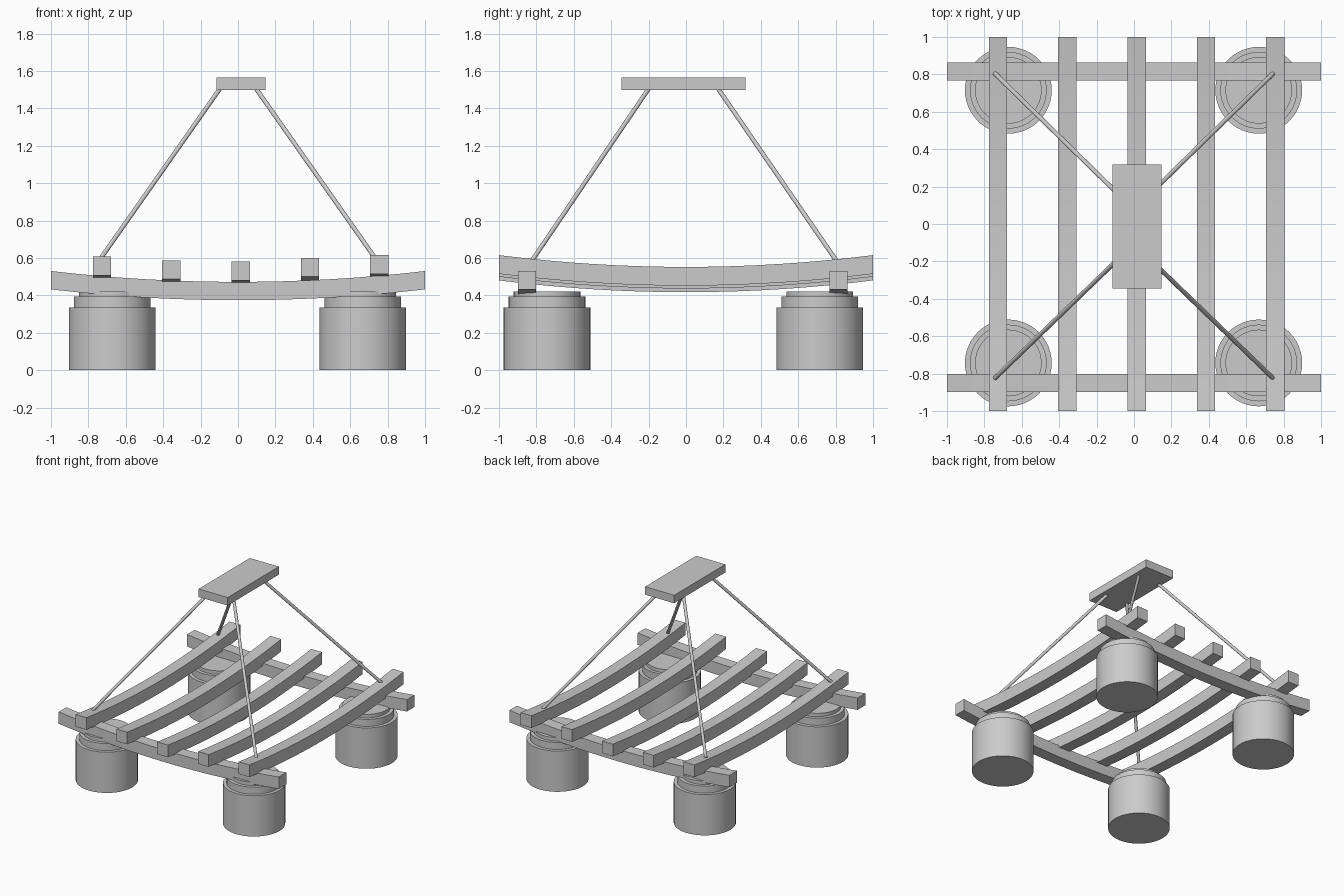
import bpy, bmesh
from math import pi, cos, sin
from mathutils import Vector

if "Cube" in bpy.data.objects:
    bpy.data.objects.remove(bpy.data.objects["Cube"])


def add_object(name, bm, smooth=False):
    bmesh.ops.recalc_face_normals(bm, faces=bm.faces)
    mesh = bpy.data.meshes.new(name)
    bm.to_mesh(mesh)
    bm.free()
    ob = bpy.data.objects.new(name, mesh)
    bpy.context.collection.objects.link(ob)
    if smooth:
        bpy.ops.object.select_all(action='DESELECT')
        ob.select_set(True)
        bpy.context.view_layer.objects.active = ob
        bpy.ops.object.shade_smooth_by_angle(angle=0.6)
    return ob


def sagging_beam(name, along_x, offset, bottom, width, height, sag, n=16):
    """Square beam from -1 to 1 along x or y; bottom is its lowest point mid-span."""
    bm = bmesh.new()
    prev = None
    for i in range(n + 1):
        t = -1 + 2 * i / n
        z = bottom + sag * t * t
        ring = []
        for w, h in ((-1, 0), (1, 0), (1, height), (-1, height)):
            s = offset + w * width / 2
            ring.append(bm.verts.new((t, s, z + h) if along_x else (s, t, z + h)))
        if prev:
            for k in range(4):
                bm.faces.new((prev[k], prev[(k + 1) % 4], ring[(k + 1) % 4], ring[k]))
        else:
            bm.faces.new(ring)
        prev = ring
    bm.faces.new(prev)
    add_object(name, bm, smooth=True)


def lathe(name, profile, cx, cy, n=48):
    bm = bmesh.new()
    rings = [[bm.verts.new((cx + r * cos(2 * pi * i / n), cy + r * sin(2 * pi * i / n), z))
              for i in range(n)] for r, z in profile]
    for a, b in zip(rings, rings[1:]):
        for i in range(n):
            j = (i + 1) % n
            bm.faces.new((a[i], a[j], b[j], b[i]))
    bm.faces.new(rings[0])
    bm.faces.new(rings[-1])
    add_object(name, bm, smooth=True)


def rod(name, a, b, radius):
    a, b = Vector(a), Vector(b)
    bm = bmesh.new()
    bmesh.ops.create_cone(bm, cap_ends=True, segments=16, radius1=radius,
                          radius2=radius, depth=(b - a).length)
    turn = (b - a).to_track_quat('Z', 'Y').to_matrix().to_4x4()
    turn.translation = (a + b) / 2
    bm.transform(turn)
    add_object(name, bm, smooth=True)


# Four stepped floats
float_profile = [(0.232, 0), (0.232, 0.335), (0.205, 0.335), (0.205, 0.393),
                 (0.178, 0.393), (0.178, 0.421)]
for side, x in (("left", -0.672), ("right", 0.667)):
    for end, y in (("front", -0.743), ("back", 0.715)):
        lathe(f"{end}_{side}_float", float_profile, x, y)

# Two cross beams
sagging_beam("front_cross_beam", True, -0.85, 0.374, 0.098, 0.098, 0.058)
sagging_beam("back_cross_beam", True, 0.815, 0.374, 0.098, 0.098, 0.058)

# Five deck beams, resting on the curve of the cross beams
deck_tops = (0.607, 0.587, 0.58, 0.6, 0.615)
for i, top in enumerate(deck_tops):
    sagging_beam(f"deck_beam_{i + 1}", False, -0.727 + 0.3705 * i,
                 top - 0.063 - 0.1, 0.098, 0.1, 0.063)

# Raised plate
bm = bmesh.new()
bmesh.ops.create_cube(bm, size=1)
for v in bm.verts:
    v.co = (0.016 + v.co.x * 0.264, -0.013 + v.co.y * 0.664, 1.532 + v.co.z * 0.066)
add_object("top_plate", bm)

# Four slanted stays
for side, sx in (("left", -1), ("right", 1)):
    for end, y0, y1 in (("front", -0.824, -0.196), ("back", 0.804, 0.168)):
        rod(f"{end}_{side}_stay", (sx * 0.743, y0, 0.585), (sx * 0.093, y1, 1.51), 0.012)
